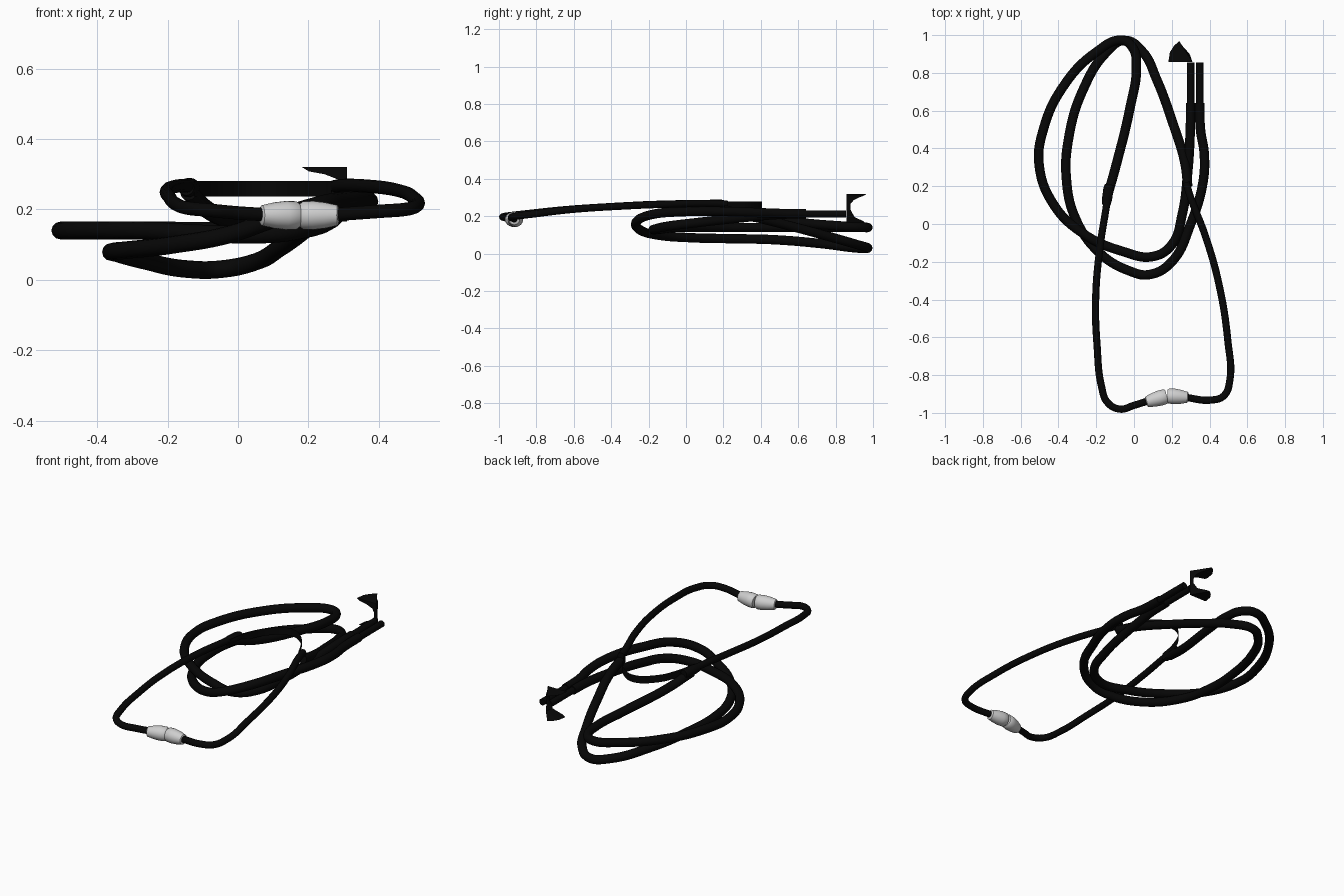
import bpy, bmesh, math
from mathutils import Vector


def material(name, v):
    m = bpy.data.materials.new(name)
    m.diffuse_color = (v, v, v, 1)
    return m


BLACK = material("black rubber", 0.002)
GREY = material("light grey plastic", 0.62)


def smooth(o):
    bpy.ops.object.select_all(action='DESELECT')
    o.select_set(True)
    bpy.context.view_layer.objects.active = o
    bpy.ops.object.shade_smooth_by_angle(angle=math.radians(40))


def curve(name, pts, radius=0.0, extrude=0.0):
    """Smooth bezier through the points, swept round or as a flat ribbon."""
    c = bpy.data.curves.new(name, 'CURVE')
    c.dimensions = '3D'
    c.twist_mode = 'Z_UP'
    c.bevel_depth, c.extrude = radius, extrude
    c.bevel_resolution = 4
    c.resolution_u = 10
    c.use_fill_caps = True
    s = c.splines.new('BEZIER')
    s.bezier_points.add(len(pts) - 1)
    for b, p in zip(s.bezier_points, pts):
        b.co = p
        b.handle_left_type = b.handle_right_type = 'AUTO'
    o = bpy.data.objects.new(name, c)
    bpy.context.collection.objects.link(o)
    bpy.ops.object.select_all(action='DESELECT')
    o.select_set(True)
    bpy.context.view_layer.objects.active = o
    bpy.ops.object.convert(target='MESH')
    o = bpy.context.view_layer.objects.active
    o.data.materials.clear()
    o.data.materials.append(BLACK)
    smooth(o)
    return o


def loft(name, rings, mat):
    """Closed solid skinned over rings of equal point count."""
    bm = bmesh.new()
    vs = [[bm.verts.new(p) for p in r] for r in rings]
    n = len(vs[0])
    for a, b in zip(vs, vs[1:]):
        for i in range(n):
            j = (i + 1) % n
            bm.faces.new((a[i], a[j], b[j], b[i]))
    bm.faces.new(vs[0])
    bm.faces.new(vs[-1])
    bmesh.ops.recalc_face_normals(bm, faces=bm.faces)
    me = bpy.data.meshes.new(name)
    bm.to_mesh(me)
    bm.free()
    o = bpy.data.objects.new(name, me)
    bpy.context.collection.objects.link(o)
    me.materials.append(mat)
    smooth(o)
    return o


def barrel(name, a, b, profile, mat):
    """Turned shape from a to b; profile is (fraction along, radius)."""
    a, b = Vector(a), Vector(b)
    q = (b - a).to_track_quat('Z', 'Y')
    rings = [[a.lerp(b, t) + q @ Vector((r * math.cos(k * math.tau / 24),
                                         r * math.sin(k * math.tau / 24), 0))
              for k in range(24)] for t, r in profile]
    return loft(name, rings, mat)


# Thick cables: each runs from one end of the neck loop, round the coil, to the plugs
curve("upper_cable", [
    (-0.14, 0.15, 0.25), (-0.095, 0.31, 0.205), (-0.02, 0.62, 0.165),
    (0.013, 0.83, 0.148), (-0.005, 0.93, 0.143), (-0.06, 0.972, 0.14),
    (-0.2, 0.91, 0.14), (-0.38, 0.72, 0.14), (-0.48, 0.5, 0.14),
    (-0.503, 0.32, 0.14), (-0.43, 0.11, 0.14), (-0.27, -0.05, 0.14),
    (-0.06, -0.145, 0.13), (0.1, -0.172, 0.13), (0.2, -0.11, 0.145),
    (0.255, 0.05, 0.165), (0.285, 0.28, 0.19), (0.298, 0.5, 0.21),
    (0.3, 0.64, 0.213)], 0.025)
curve("lower_cable", [
    (0.285, 0.2, 0.235), (0.268, 0.33, 0.205), (0.207, 0.53, 0.155),
    (0.118, 0.77, 0.09), (0.047, 0.91, 0.05), (-0.05, 0.972, 0.03),
    (-0.14, 0.915, 0.03), (-0.27, 0.71, 0.055), (-0.345, 0.46, 0.075),
    (-0.358, 0.24, 0.08), (-0.31, 0.03, 0.085), (-0.18, -0.155, 0.1),
    (-0.02, -0.25, 0.13), (0.08, -0.268, 0.165), (0.2, -0.2, 0.205),
    (0.3, 0.0, 0.225), (0.365, 0.22, 0.225), (0.372, 0.37, 0.22),
    (0.352, 0.5, 0.215), (0.347, 0.64, 0.213)], 0.025)

# Thin loop, one half on each side of the clasp
curve("loop_left", [
    (-0.13, 0.2, 0.265), (-0.15, 0.07, 0.267), (-0.18, -0.12, 0.265),
    (-0.203, -0.4, 0.252), (-0.195, -0.65, 0.235), (-0.172, -0.86, 0.213),
    (-0.14, -0.945, 0.203), (-0.075, -0.98, 0.197), (0.0, -0.96, 0.19),
    (0.08, -0.935, 0.185)], 0.019)
curve("loop_right", [
    (0.27, -0.918, 0.185), (0.41, -0.932, 0.195), (0.475, -0.91, 0.2),
    (0.507, -0.83, 0.21), (0.497, -0.62, 0.235), (0.45, -0.32, 0.255),
    (0.38, -0.07, 0.265), (0.3, 0.14, 0.268), (0.275, 0.22, 0.265)], 0.019)

# Flat strap closing the back of the loop
curve("loop_back_strap", [
    (-0.125, 0.1, 0.258), (-0.1, 0.22, 0.258), (-0.04, 0.34, 0.258),
    (0.06, 0.405, 0.258), (0.16, 0.36, 0.258), (0.23, 0.26, 0.258),
    (0.265, 0.19, 0.258)], 0.0, 0.022)

# Joint collar at the left end of the loop
barrel("joint_collar", (-0.147, 0.1, 0.262), (-0.132, 0.21, 0.262),
       [(0, 0.022), (0.3, 0.027), (0.8, 0.027), (1, 0.022)], BLACK)

# Clasp halves
prof = [(0, 0.024), (0.03, 0.029), (0.35, 0.037), (0.65, 0.041),
        (0.92, 0.04), (1, 0.033)]
barrel("clasp_left", (0.065, -0.942, 0.183), (0.174, -0.911, 0.183), prof, GREY)
barrel("clasp_right", (0.286, -0.918, 0.183), (0.176, -0.91, 0.183), prof, GREY)

# Plug pins
for name, x in (("plug_left", 0.3), ("plug_right", 0.348)):
    barrel(name, (x, 0.62, 0.213), (x, 0.855, 0.213),
           [(0, 0.019), (1, 0.019)], BLACK)

# Flared clip at the plug end: a fan pinched in the middle
fan = [(0.31, 0.857), (0.182, 0.857), (0.19, 0.91), (0.213, 0.945),
       (0.24, 0.968)]
x0, y0 = fan[0]
rings = []
for z, sx, sy in ((0.165, 0.9, 0.9), (0.175, 0.8, 0.8), (0.195, 0.25, 0.4),
                  (0.235, 0.12, 0.2), (0.265, 0.12, 0.2), (0.285, 0.2, 0.35),
                  (0.3, 0.5, 0.6), (0.308, 0.85, 0.8), (0.32, 1, 1)):
    rings.append([(x0 + (x - x0) * sx, y0 + (y - y0) * sy, z) for x, y in fan])
loft("plug_clip", rings, BLACK)
